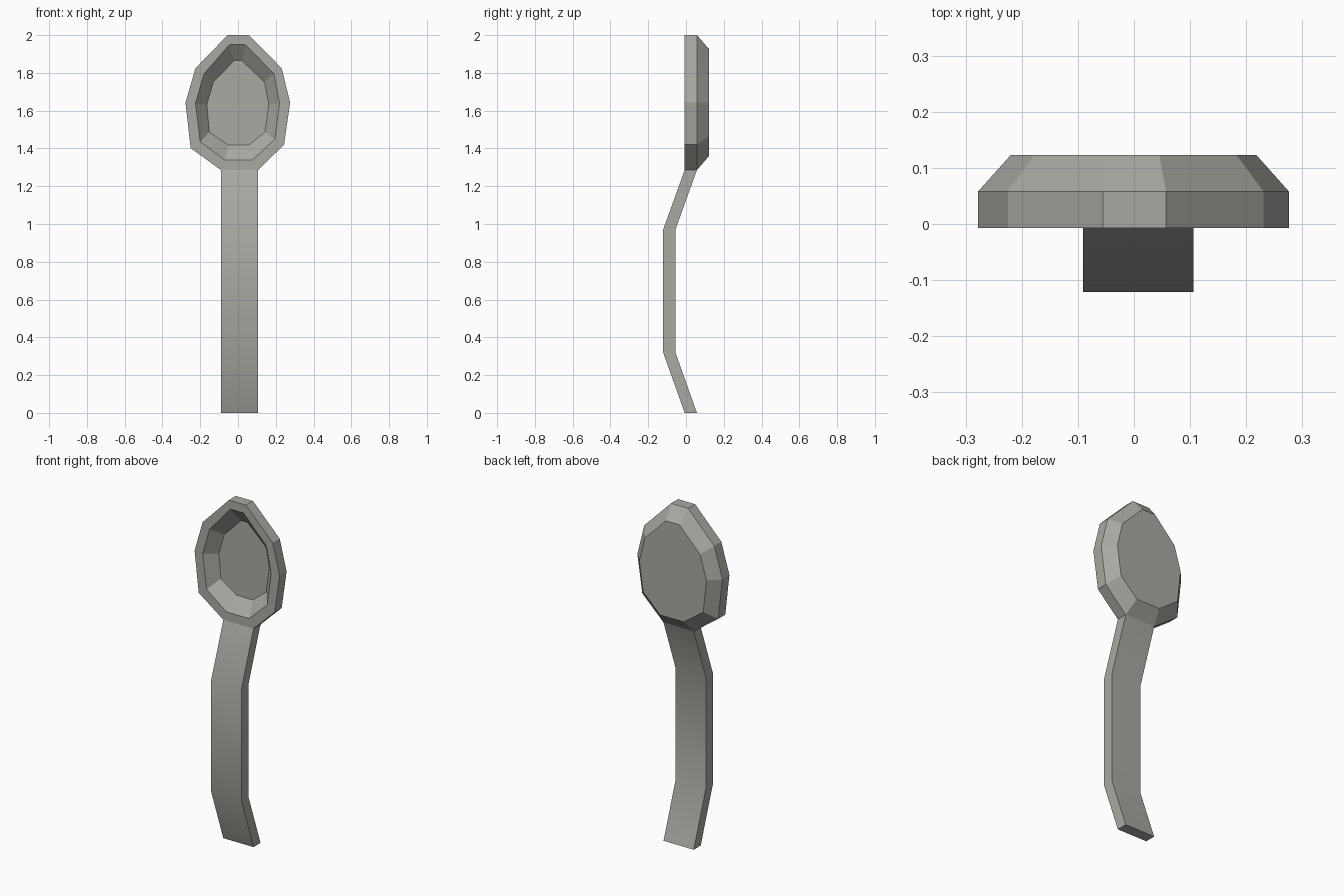
import bpy
import bmesh
import math

cube = bpy.data.objects.get("Cube")
if cube:
    bpy.data.objects.remove(cube)

# Single warm grey metal
metal = bpy.data.materials.new("warm_grey_metal")
metal.use_nodes = True
GREY = (0.40, 0.40, 0.37, 1)
metal.diffuse_color = GREY
metal.node_tree.nodes["Principled BSDF"].inputs["Base Color"].default_value = GREY

FRONT, RIDGE, BACK = -0.007, 0.058, 0.123
LEFT, RIGHT = -0.091, 0.106


def loft(name, rings, cap_first, cap_last, skip=None):
    """Bridge closed rings of points and cap the chosen ends."""
    bm = bmesh.new()
    loops = [[bm.verts.new(p) for p in ring] for ring in rings]
    n = len(loops[0])
    for r, (a, b) in enumerate(zip(loops, loops[1:])):
        for i in range(n):
            if (r, i) != skip:
                j = (i + 1) % n
                bm.faces.new((a[i], a[j], b[j], b[i]))
    if cap_first:
        bm.faces.new(loops[0][::-1])
    if cap_last:
        bm.faces.new(loops[-1])
    bmesh.ops.recalc_face_normals(bm, faces=bm.faces)
    mesh = bpy.data.meshes.new(name)
    bm.to_mesh(mesh)
    bm.free()
    mesh.materials.append(metal)
    obj = bpy.data.objects.new(name, mesh)
    bpy.context.collection.objects.link(obj)
    return obj


# Bowl outlines in (x, z), clockwise from the top left corner
outer = [(-0.055, 2), (0.057, 2), (0.231, 1.825), (0.276, 1.643), (0.244, 1.42),
         (RIGHT, 1.286), (LEFT, 1.286), (-0.251, 1.402), (-0.278, 1.643), (-0.225, 1.825)]
rim = [(-0.045, 1.95), (0.04, 1.95), (0.19, 1.795), (0.22, 1.64), (0.195, 1.45),
       (0.077, 1.338), (-0.07, 1.338), (-0.2, 1.436), (-0.225, 1.638), (-0.18, 1.795)]
floor = [(-0.02, 1.865), (0.02, 1.865), (0.14, 1.752), (0.163, 1.633), (0.143, 1.487),
         (0.055, 1.417), (-0.05, 1.417), (-0.152, 1.487), (-0.165, 1.633), (-0.13, 1.752)]
back = [(x * 0.79, 1.643 + (z - 1.643) * 0.79) for x, z in outer]

# Bowl: back face, bevelled shell, rim and sunken floor; open where the handle joins
bowl = loft("bowl", [[(x, y, z) for x, z in outline] for outline, y in
            ((back, BACK), (outer, RIDGE), (outer, FRONT), (rim, FRONT), (floor, RIDGE))],
            True, True, skip=(1, 5))

# Handle: flat bar bent forward in the middle
stations = [(0, FRONT), (0.32, -0.121), (0.97, -0.121), (1.286, FRONT)]
thick = RIDGE - FRONT
handle = loft("handle", [[(LEFT, y, z), (RIGHT, y, z), (RIGHT, y + thick, z),
              (LEFT, y + thick, z)] for z, y in stations], True, False)

# Soft shading along the handle's gentle bends
bpy.ops.object.select_all(action="DESELECT")
handle.select_set(True)
bpy.context.view_layer.objects.active = handle
bpy.ops.object.shade_smooth_by_angle(angle=math.radians(30))
